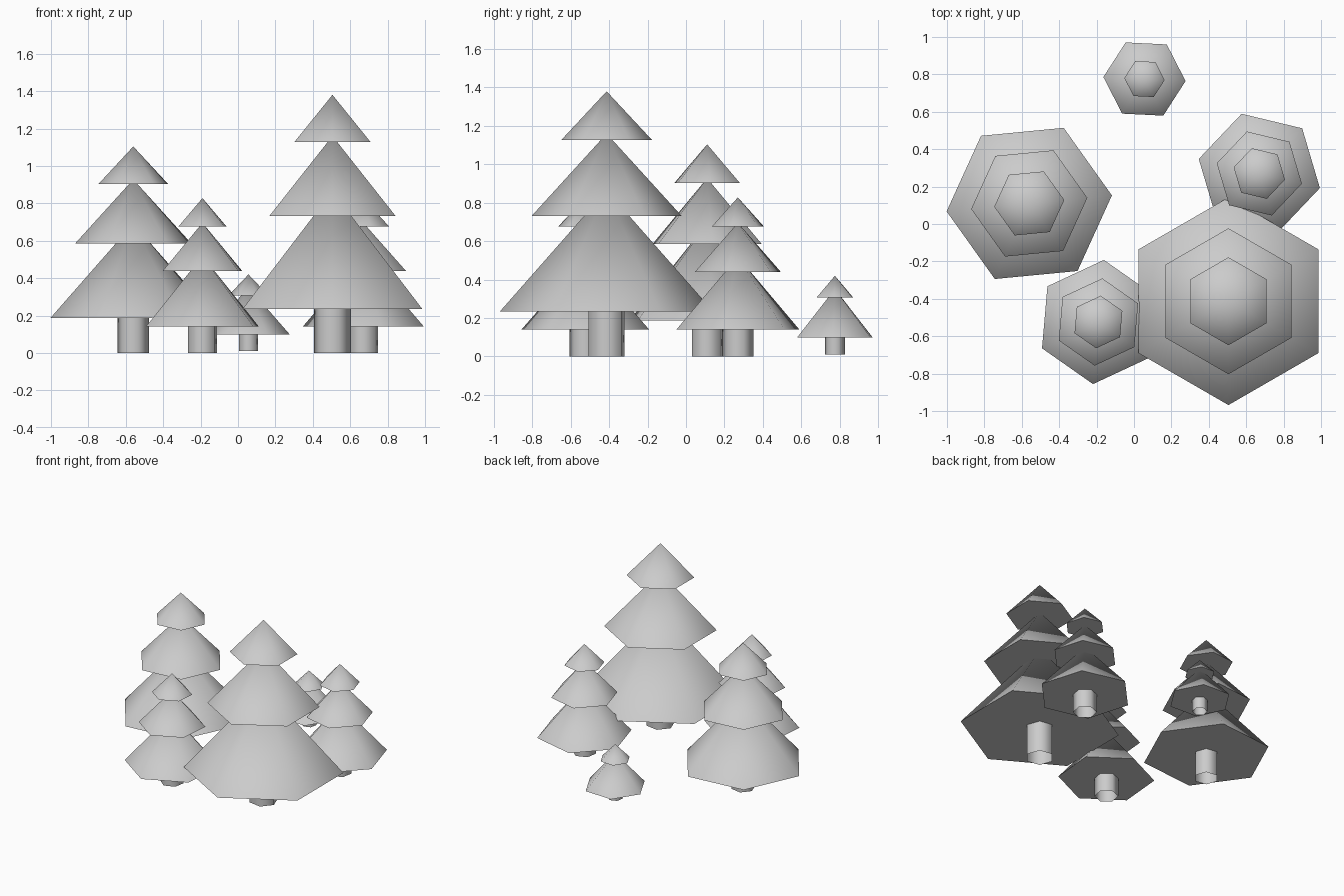
import bpy
from math import radians

cube = bpy.data.objects.get("Cube")
if cube:
    bpy.data.objects.remove(cube, do_unlink=True)

grey = bpy.data.materials.new("plain_grey")
grey.use_nodes = True
COLOUR = (0.6, 0.6, 0.6, 1)
grey.diffuse_color = COLOUR
grey.node_tree.nodes["Principled BSDF"].inputs["Base Color"].default_value = COLOUR


def finish(name):
    obj = bpy.context.object
    obj.name = name
    obj.data.materials.append(grey)
    bpy.ops.object.shade_smooth_by_angle(angle=radians(75))


def hex_cone(name, x, y, base, apex, radius, angle):
    # Blender starts its rings on +y, so turn back to measure from +x
    bpy.ops.mesh.primitive_cone_add(
        vertices=6, radius1=radius, radius2=0, depth=apex - base,
        location=(x, y, (base + apex) / 2), rotation=(0, 0, radians(angle - 90)))
    finish(name)


def hex_trunk(name, x, y, base, top, radius, angle):
    bpy.ops.mesh.primitive_cylinder_add(
        vertices=6, radius=radius, depth=top - base, end_fill_type='NOTHING',
        location=(x, y, (base + top) / 2), rotation=(0, 0, radians(angle - 90)))
    finish(name)


# Tiers of a full-size tree: base height, apex height, radius
TALL = [(0.235, 0.865, 0.555), (0.732, 1.16, 0.39), (1.128, 1.38, 0.235)]
SHORT = [(0.25, 0.88, 0.55), (0.765, 1.05, 0.27)]

# Trees: name, x, y, scale, angle, tiers, trunk radius, trunk angle, trunk foot
TREES = [
    ("large_tree", 0.505, -0.413, 1.0, 30, TALL, 0.1, 50, 0),
    ("medium_tree", -0.56, 0.11, 0.8, 5.5, TALL, 0.085, 50, 0),
    ("small_front_tree", -0.19, -0.524, 0.6, 25, TALL, 0.083, 20, 0),
    ("small_back_tree", 0.67, 0.27, 0.6, 46.5, TALL, 0.083, 20, 0),
    ("tiny_tree", 0.056, 0.775, 0.4, -2.8, SHORT, 0.053, 20, 0.01),
]

for name, x, y, scale, angle, tiers, trunk_r, trunk_angle, foot in TREES:
    for i, (base, apex, radius) in enumerate(tiers, 1):
        hex_cone(f"{name}_foliage_{i}", x, y, base * scale, apex * scale, radius * scale, angle)
    # The trunk runs a little way up inside the lowest tier
    hex_trunk(f"{name}_trunk", x, y, foot, tiers[0][0] * scale + 0.02, trunk_r, trunk_angle)
